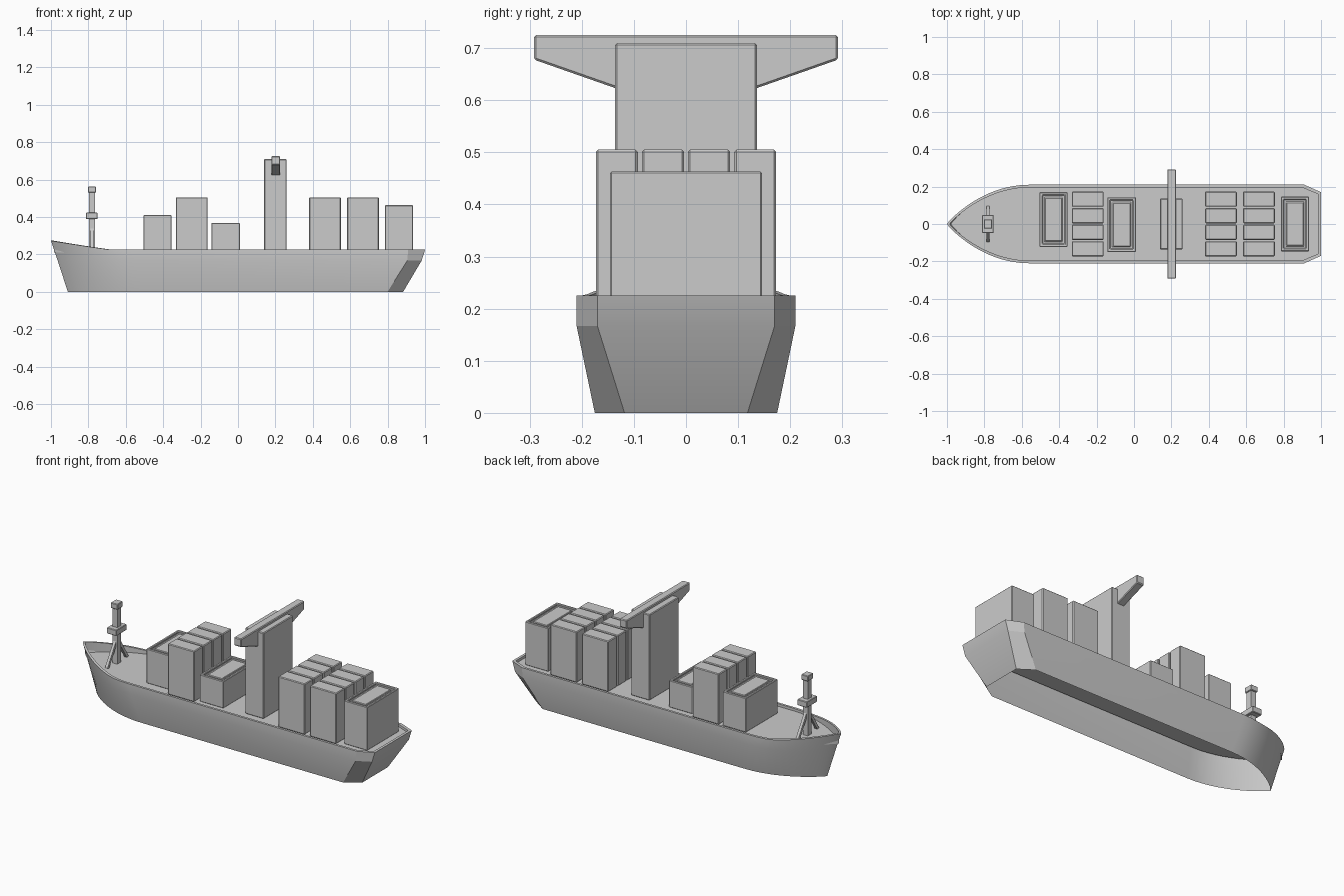
import bpy, bmesh
from mathutils import Vector

if "Cube" in bpy.data.objects:
    bpy.data.objects.remove(bpy.data.objects["Cube"])

DECK = 0.21


def finish(name, bm, bevel=0.0):
    bmesh.ops.recalc_face_normals(bm, faces=bm.faces)
    me = bpy.data.meshes.new(name)
    bm.to_mesh(me)
    bm.free()
    ob = bpy.data.objects.new(name, me)
    bpy.context.collection.objects.link(ob)
    if bevel:
        m = ob.modifiers.new("edge_bevel", "BEVEL")
        m.width, m.segments = bevel, 1
    return ob


def cube(bm, lo, hi):
    geo = bmesh.ops.create_cube(bm, size=1)
    lo, hi = Vector(lo), Vector(hi)
    for v in geo["verts"]:
        v.co = Vector([(a + b) / 2 + c * (b - a) for a, b, c in zip(lo, hi, v.co)])
    return geo["verts"]


def box(name, lo, hi, bevel=0.004):
    bm = bmesh.new()
    cube(bm, lo, hi)
    return finish(name, bm, bevel)


def beam(name, a, b, w):
    # square bar running from a to b
    a, b = Vector(a), Vector(b)
    bm = bmesh.new()
    for v in cube(bm, (-w / 2, -w / 2, 0), (w / 2, w / 2, (b - a).length)):
        v.co = a + (b - a).to_track_quat("Z", "Y") @ v.co
    return finish(name, bm)


def hatch_box(name, x0, x1, yc, top):
    # block with a recessed groove around a central lid
    bm = bmesh.new()
    cube(bm, (x0, yc - 0.146, DECK), (x1, yc + 0.146, top))
    f = max(bm.faces, key=lambda f: f.calc_center_median().z)
    for depth in (-0.012, 0.008):
        bmesh.ops.inset_region(bm, faces=[f], thickness=0.021)
        r = bmesh.ops.extrude_discrete_faces(bm, faces=[f])
        f = r["faces"][0]
        bmesh.ops.translate(bm, verts=f.verts, vec=(0, 0, depth))
    return finish(name, bm, 0.003)


# hull: half outlines at the bottom, knuckle and top
bottom, knuckle, top = [], [], []
N = 14
for i in range(N + 1):
    t = (i / N) ** 1.6
    x = -1 + 0.44 * t
    y = 0.21 * (1 - (1 - t) ** 2) ** 0.9
    z = 0.225 + 0.048 * max(0, (-0.68 - x) / 0.32) ** 1.1
    top.append((x, y, z))
    knuckle.append((-0.964 + 0.42 * t, y, 0.167))
    bottom.append((-0.91 + 0.41 * t, y * 0.833, 0))
top += [(0.91, 0.21, 0.225), (1.0, 0.17, 0.225)]
knuckle += [(0.905, 0.21, 0.167), (0.982, 0.17, 0.167)]
bottom += [(0.80, 0.175, 0), (0.883, 0.118, 0)]
rim = [(x * 0.985, y * 0.935, z) for x, y, z in top]
floor = [(x, y, DECK) for x, y, z in rim]

bm = bmesh.new()
rings = []
for half in (bottom, knuckle, top, rim, floor):
    loop = half + [(x, -y, z) for x, y, z in reversed(half[1:])]
    rings.append([bm.verts.new(p) for p in loop])
for a, b in zip(rings, rings[1:]):
    for i in range(len(a)):
        j = (i + 1) % len(a)
        bm.faces.new((a[i], a[j], b[j], b[i]))
bm.faces.new(rings[-1])
hull = finish("hull", bm)
bpy.context.view_layer.objects.active = hull
hull.select_set(True)
bpy.ops.object.shade_smooth_by_angle(angle=0.4)

# container stacks, four across
for row, x0 in enumerate((-0.332, 0.38, 0.583)):
    for k in range(4):
        y0 = -0.173 + k * 0.0885
        box(f"container_{row}_{k}", (x0, y0, DECK), (x0 + 0.17, y0 + 0.0805, 0.505))

# hatch-topped cargo blocks
hatch_box("cargo_fore", -0.505, -0.355, 0.024, 0.41)
hatch_box("cargo_mid", -0.143, 0.01, -0.003, 0.367)
hatch_box("cargo_aft", 0.785, 0.935, 0.0, 0.463)

# bridge tower and wing
box("bridge_tower", (0.14, -0.136, DECK), (0.26, 0.136, 0.71))
profile = [(0.292, 0.725), (0.292, 0.678), (0.135, 0.623)]
profile += [(-y, z) for y, z in reversed(profile)]
bm = bmesh.new()
f = bm.faces.new([bm.verts.new((0.178, y, z)) for y, z in profile])
r = bmesh.ops.extrude_face_region(bm, geom=[f])
bmesh.ops.translate(bm, vec=(0.047, 0, 0),
                    verts=[v for v in r["geom"] if isinstance(v, bmesh.types.BMVert)])
finish("bridge_wing", bm, 0.004)

# foremast
mx = -0.781
box("mast_post", (mx - 0.016, -0.018, DECK), (mx + 0.016, 0.018, 0.535), 0)
box("mast_platform", (mx - 0.031, -0.048, 0.388), (mx + 0.031, 0.048, 0.423), 0.003)
box("mast_head", (mx - 0.022, -0.025, 0.53), (mx + 0.022, 0.025, 0.562), 0.003)
for s in (-1, 1):
    beam(f"mast_brace_{s}", (mx, s * 0.09, DECK), (mx, s * 0.012, 0.335), 0.016)
